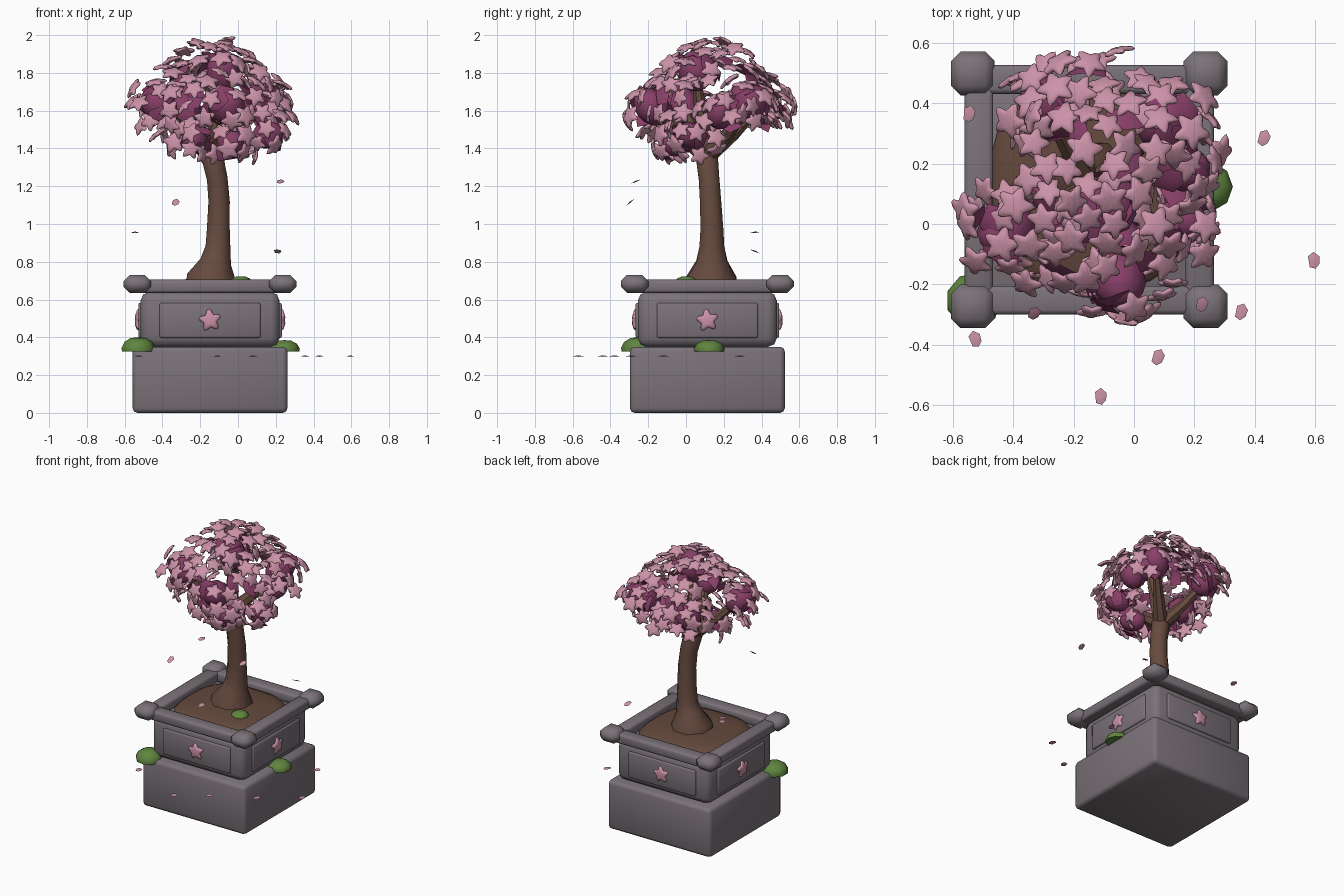
import bpy, bmesh, math, random
from mathutils import Vector, Matrix

if "Cube" in bpy.data.objects:
    bpy.data.objects.remove(bpy.data.objects["Cube"])

random.seed(5)
CX, CY = -0.148, 0.113  # planter centre


def material(name, rgb):
    m = bpy.data.materials.new(name)
    m.diffuse_color = (*rgb, 1)
    m.use_nodes = True
    m.node_tree.nodes["Principled BSDF"].inputs["Base Color"].default_value = m.diffuse_color
    return m


STONE = material("stone_grey", (0.195, 0.168, 0.19))
BARK = material("bark_brown", (0.135, 0.07, 0.05))
SOIL = material("soil_brown", (0.125, 0.066, 0.046))
PINK = material("blossom_pink", (0.60, 0.29, 0.39))
PLUM = material("foliage_plum", (0.25, 0.05, 0.14))
MOSS = material("moss_green", (0.115, 0.235, 0.05))


def finish(bm, name, mat, angle=40):
    bmesh.ops.recalc_face_normals(bm, faces=bm.faces)
    mesh = bpy.data.meshes.new(name)
    bm.to_mesh(mesh)
    bm.free()
    mesh.materials.append(mat)
    ob = bpy.data.objects.new(name, mesh)
    bpy.context.collection.objects.link(ob)
    bpy.ops.object.select_all(action='DESELECT')
    ob.select_set(True)
    bpy.context.view_layer.objects.active = ob
    bpy.ops.object.shade_smooth_by_angle(angle=math.radians(angle))
    return ob


def box(name, loc, size, bevel, segs=2, turn=0.0):
    """Bevelled stone block; turn rotates it about the planter axis."""
    bm = bmesh.new()
    bmesh.ops.create_cube(bm, size=1)
    bmesh.ops.scale(bm, vec=size, verts=bm.verts)
    bmesh.ops.bevel(bm, geom=bm.edges[:], offset=bevel, segments=segs, affect='EDGES', profile=0.5)
    bmesh.ops.translate(bm, vec=loc, verts=bm.verts)
    bm.transform(Matrix.Translation((CX, CY, 0)) @ Matrix.Rotation(turn, 4, 'Z'))
    return finish(bm, name, STONE, 50)


def bridge(bm, rings):
    for a, b in zip(rings, rings[1:]):
        n = len(a)
        for i in range(n):
            bm.faces.new((a[i], a[(i + 1) % n], b[(i + 1) % n], b[i]))


def fan(bm, ring, co):
    c = bm.verts.new(co)
    for i in range(len(ring)):
        bm.faces.new((ring[i], ring[(i + 1) % len(ring)], c))


def tube(name, path, sides=8):
    """Loft through (x, y, z, radius) points."""
    bm = bmesh.new()
    pts = [Vector(p[:3]) for p in path]
    rings = []
    for k, p in enumerate(pts):
        d = pts[min(k + 1, len(pts) - 1)] - pts[max(k - 1, 0)]
        q = Vector((0, 0, 1)).rotation_difference(d)
        angles = [math.tau * (i + 0.5) / sides for i in range(sides)]
        rings.append([bm.verts.new(p + q @ (path[k][3] * Vector((math.cos(a), math.sin(a), 0)))) for a in angles])
    bridge(bm, rings)
    bm.faces.new(rings[0])
    bm.faces.new(rings[-1])
    return finish(bm, name, BARK, 50)


def add_star(bm, mat, r):
    """Puffy blossom with five blunt petals, facing local +z."""
    outline = ((0.58, 0), (0.88, 0.34), (1, 0.5), (0.88, 0.66))  # radius, share of one petal
    rings = []
    for scale, z in ((0.5, 0.2), (0.88, 0.12), (1, -0.02), (0.85, -0.13)):
        ring = []
        for k in range(5):
            for rad, share in outline:
                a = math.tau * (k + share - 0.5) / 5
                droop = -0.25 * scale * (rad - 0.58)
                ring.append(bm.verts.new(mat @ (r * Vector((rad * scale * math.cos(a), rad * scale * math.sin(a), z + droop)))))
        rings.append(ring)
    bridge(bm, rings)
    fan(bm, rings[0], mat @ Vector((0, 0, 0.17 * r)))
    fan(bm, rings[-1], mat @ Vector((0, 0, -0.04 * r)))


def add_leaf(bm, m):
    rim = [bm.verts.new(m @ Vector(p)) for p in
           ((0.08, 0, -0.03), (0.02, 0.042, 0), (-0.055, 0.03, -0.01), (-0.055, -0.03, -0.01), (0.02, -0.042, 0))]
    fan(bm, rim, m @ Vector((0, 0, 0.015)))
    fan(bm, rim, m @ Vector((0, 0, 0.004)))


def facing(pos, direction, spin=0.0):
    q = Vector(direction).to_track_quat('Z', 'Y')
    return Matrix.Translation(pos) @ q.to_matrix().to_4x4() @ Matrix.Rotation(spin, 4, 'Z')


def jitter(s):
    return Vector([random.uniform(-s, s) for _ in range(3)])


# Stone planter
box("base_block", (0, 0, 0.175), (0.82, 0.82, 0.35), 0.025)
box("planter_body", (0, 0, 0.495), (0.735, 0.735, 0.29), 0.045)
emblems = bmesh.new()
for k in range(4):
    turn = k * math.pi / 2
    box("rim_rail", (0, -0.365, 0.67), (0.72, 0.095, 0.07), 0.016, 2, turn)
    box("corner_post", (0.385, -0.385, 0.683), (0.145, 0.145, 0.094), 0.032, 1, turn)
    box("side_panel", (0, -0.368, 0.49), (0.535, 0.024, 0.185), 0.009, 2, turn)
    place = Matrix.Translation((CX, CY, 0)) @ Matrix.Rotation(turn, 4, 'Z')
    add_star(emblems, place @ facing((0, -0.386, 0.49), (0, -1, 0), math.pi / 2 + 0.12), 0.062)
finish(emblems, "panel_blossoms", PINK, 60)

# Mounded soil with a rounded-square outline
bm = bmesh.new()
rings = []
for s, z in ((1, 0.62), (1, 0.652), (0.95, 0.672), (0.8, 0.688), (0.5, 0.7), (0.25, 0.705)):
    ring = []
    for i in range(32):
        c, d = math.cos(math.tau * i / 32), math.sin(math.tau * i / 32)
        k = 0.325 * s / (abs(c) ** 3.2 + abs(d) ** 3.2) ** (1 / 3.2)
        ring.append(bm.verts.new((CX + k * c, CY + k * d, z)))
    rings.append(ring)
bridge(bm, rings)
fan(bm, rings[-1], (CX, CY, 0.706))
finish(bm, "soil", SOIL)

# Trunk and branches
tube("trunk", [(-0.14, 0.135, 0.66, 0.148), (-0.14, 0.135, 0.715, 0.142), (-0.118, 0.137, 0.80, 0.089),
               (-0.106, 0.137, 0.88, 0.071), (-0.104, 0.137, 0.98, 0.065), (-0.1, 0.13, 1.12, 0.061),
               (-0.11, 0.122, 1.24, 0.059), (-0.137, 0.11, 1.36, 0.063), (-0.142, 0.11, 1.43, 0.045)])
fork = Vector((-0.138, 0.112, 1.36))
clumps = [  # foliage centre and radius
    (-0.29, 0.39, 1.62, 0.105), (0.10, 0.34, 1.64, 0.105), (-0.42, -0.02, 1.63, 0.105),
    (-0.05, -0.18, 1.62, 0.105), (-0.08, 0.05, 1.81, 0.105), (0.16, 0.02, 1.47, 0.08),
    (-0.23, 0.0, 1.44, 0.075), (-0.04, -0.06, 1.43, 0.085), (0.17, 0.18, 1.58, 0.085)]
for x, y, z, r in clumps[:5]:
    tip = Vector((x, y, z))
    mid = fork.lerp(tip, 0.5) + Vector((0, 0, -0.015))
    tube("branch", [(*fork, 0.05), (*mid, 0.036), (*tip, 0.022)], 7)

# Foliage clumps with pointed leaves
foliage, blossoms = bmesh.new(), bmesh.new()
heart = Vector((-0.12, 0.12, 1.52))
spots = []  # candidate blossom positions and directions
for x, y, z, r in clumps:
    c = Vector((x, y, z))
    out = (c - heart).normalized()
    tilt = facing(c, out + Vector((0, 0, 0.6)), random.uniform(0, 6))
    bmesh.ops.create_uvsphere(foliage, u_segments=10, v_segments=7, radius=r,
                              matrix=tilt @ Matrix.Diagonal((0.86, 0.86, 1.05, 1)))
    for k in range(4):
        d = (jitter(1) + Vector((0, 0, 0.2))).normalized()
        add_leaf(foliage, facing(c + d * r * 1.05, d + jitter(0.5), random.uniform(0, 6)))
    for k in range(40 if r > 0.09 else 22):
        d = Vector([random.gauss(0, 1) for _ in range(3)]).normalized()
        if d.dot(out) > -0.3 and d.z > -0.7:
            spots.append((c + d * r * random.uniform(1.15, 1.6), d + out * 0.4))

# Loose crown shell that joins the clumps: height and radius
crown = ((1.36, 0.22), (1.45, 0.33), (1.54, 0.41), (1.62, 0.44), (1.7, 0.41), (1.78, 0.34), (1.86, 0.26), (1.93, 0.17), (1.98, 0.08))
for k in range(420):
    i = random.choices(range(8), weights=[5, 6, 7, 7, 6, 6, 4, 3])[0]
    t, a = random.random(), random.uniform(0, math.tau)
    (z0, r0), (z1, r1) = crown[i], crown[i + 1]
    rad = (r0 + (r1 - r0) * t) * random.uniform(0.72, 1.03)
    ca, sa = math.cos(a), math.sin(a)
    p = Vector((-0.125 + rad * ca, 0.13 + rad * sa, z0 + (z1 - z0) * t))
    if i < 6 and abs(a - 2.75) < 0.4 and rad > 0.2:
        continue  # open side of the crown
    if i < 2 and sa > 0.3:
        continue  # bare underside at the back
    if k % 16 == 0:
        add_leaf(foliage, facing(heart.lerp(p, 0.85), p - heart + jitter(0.2), random.uniform(0, 6)))
    spots.append((p, (p - heart).normalized()))
random.shuffle(spots)
placed = []
for p, d in spots:
    inside = any((p - Vector(c[:3])).length < c[3] * 1.08 for c in clumps)
    if len(placed) >= 165 or inside or p.z < 1.36 or any((p - o).length < 0.076 for o in placed):
        continue
    placed.append(p)
    add_star(blossoms, facing(p, d + Vector((0, 0, 0.35)) + jitter(0.65), random.uniform(0, 6)), random.uniform(0.054, 0.068))
finish(foliage, "foliage_clumps", PLUM, 45)
finish(blossoms, "blossoms", PINK, 60)

# Moss domes on the ledge and the soil
for x, y, z, r, h in ((-0.53, -0.253, 0.325, 0.092, 0.075), (0.245, 0.123, 0.325, 0.082, 0.06),
                      (0.015, 0.0, 0.685, 0.06, 0.038)):
    bm = bmesh.new()
    rings = [[bm.verts.new((x + r * s * math.cos(math.tau * i / 9), y + r * s * math.sin(math.tau * i / 9), z + h * t))
              for i in range(9)] for s, t in ((0.97, 0), (1, 0.25), (0.82, 0.68), (0.45, 0.95))]
    bridge(bm, rings)
    bm.faces.new(rings[0])
    fan(bm, rings[-1], (x, y, z + h))
    finish(bm, "moss", MOSS, 50)

# Drifting and fallen petals: x, y, z, tilt
bm = bmesh.new()
for x, y, z, tilt in ((0.43, 0.285, 0.3, 0), (0.595, -0.12, 0.3, 0), (0.355, -0.29, 0.3, 0),
                      (0.08, -0.44, 0.3, 0), (-0.11, -0.57, 0.3, 0), (-0.525, -0.38, 0.3, 0),
                      (0.225, -0.265, 1.225, 0.4), (-0.33, -0.295, 1.115, 0.7), (-0.545, 0.365, 0.955, 0.1),
                      (0.21, 0.365, 0.855, -0.4), (-0.27, -0.03, 0.704, 0.1)):
    m = Matrix.Translation((x, y, z)) @ Matrix.Rotation(tilt, 4, 'X') @ Matrix.Rotation(random.uniform(-0.4, 0.4), 4, 'Z')
    rim = [bm.verts.new(m @ Vector((px, py, 0))) for px, py in
           ((0.004, -0.028), (0.018, -0.012), (0.019, 0.012), (0, 0.028), (-0.019, 0.014), (-0.015, -0.022))]
    fan(bm, rim, m @ Vector((0, 0, 0.005)))
    fan(bm, rim, m @ Vector((0, 0, -0.003)))
finish(bm, "loose_petals", PINK)
